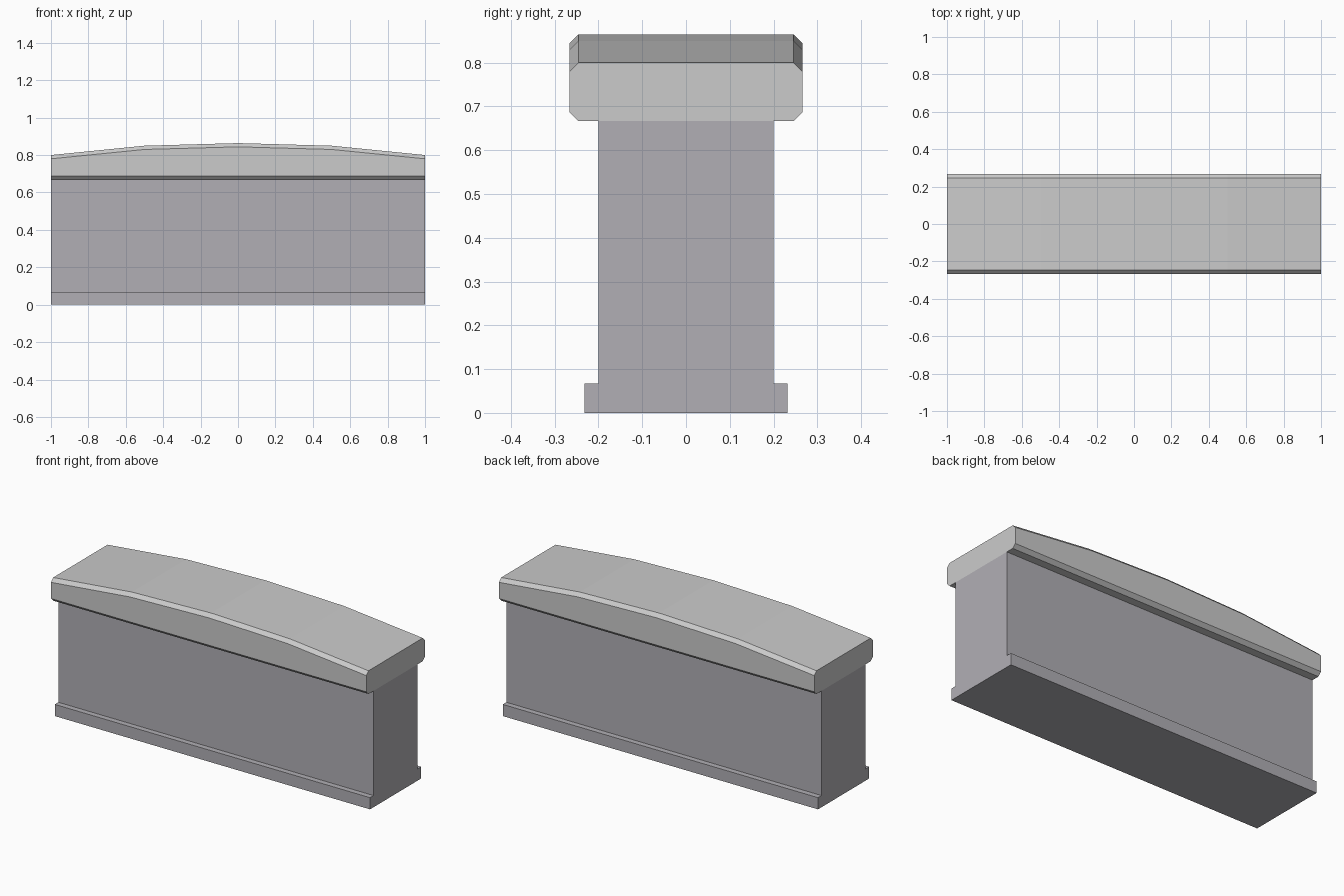
import bpy, bmesh

if "Cube" in bpy.data.objects:
    bpy.data.objects.remove(bpy.data.objects["Cube"])


def material(name, color):
    mat = bpy.data.materials.new(name)
    mat.diffuse_color = color
    mat.use_nodes = True
    mat.node_tree.nodes["Principled BSDF"].inputs["Base Color"].default_value = mat.diffuse_color
    return mat


def loft(name, sections, mat):
    """Join matching closed (x, y, z) rings into a capped solid."""
    bm = bmesh.new()
    rings = [[bm.verts.new(p) for p in ring] for ring in sections]
    n = len(rings[0])
    for a, b in zip(rings, rings[1:]):
        for i in range(n):
            j = (i + 1) % n
            bm.faces.new((a[i], a[j], b[j], b[i]))
    bm.faces.new(rings[0])
    bm.faces.new(rings[-1])
    bmesh.ops.recalc_face_normals(bm, faces=bm.faces)
    mesh = bpy.data.meshes.new(name)
    bm.to_mesh(mesh)
    bm.free()
    mesh.materials.append(mat)
    obj = bpy.data.objects.new(name, mesh)
    bpy.context.collection.objects.link(obj)
    return obj


def ring(x, half):
    """Mirror a half profile (y, z), listed bottom to top, into a ring at x."""
    right = [(x, y, z) for y, z in half]
    left = [(x, -y, z) for y, z in reversed(half)]
    return right + left


wall_grey = material("wall_grey", (0.44, 0.43, 0.46, 1))
cap_grey = material("cap_grey", (0.52, 0.52, 0.54, 1))

# Wall with a stepped foot
BASE_H, WALL_H = 0.067, 0.667
wall_half = [(0.232, 0), (0.232, BASE_H), (0.2, BASE_H), (0.2, WALL_H)]
loft("wall_body", [ring(x, wall_half) for x in (-1, 1)], wall_grey)

# Chamfered coping with a gently arched top
W, C = 0.266, 0.02
arch = [(-1, 0.80), (-0.5, 0.85), (0, 0.864), (0.5, 0.85), (1, 0.80)]
loft("coping", [ring(x, [(W - C, WALL_H), (W, WALL_H + C), (W, top - C), (W - C, top)])
                for x, top in arch], cap_grey)
